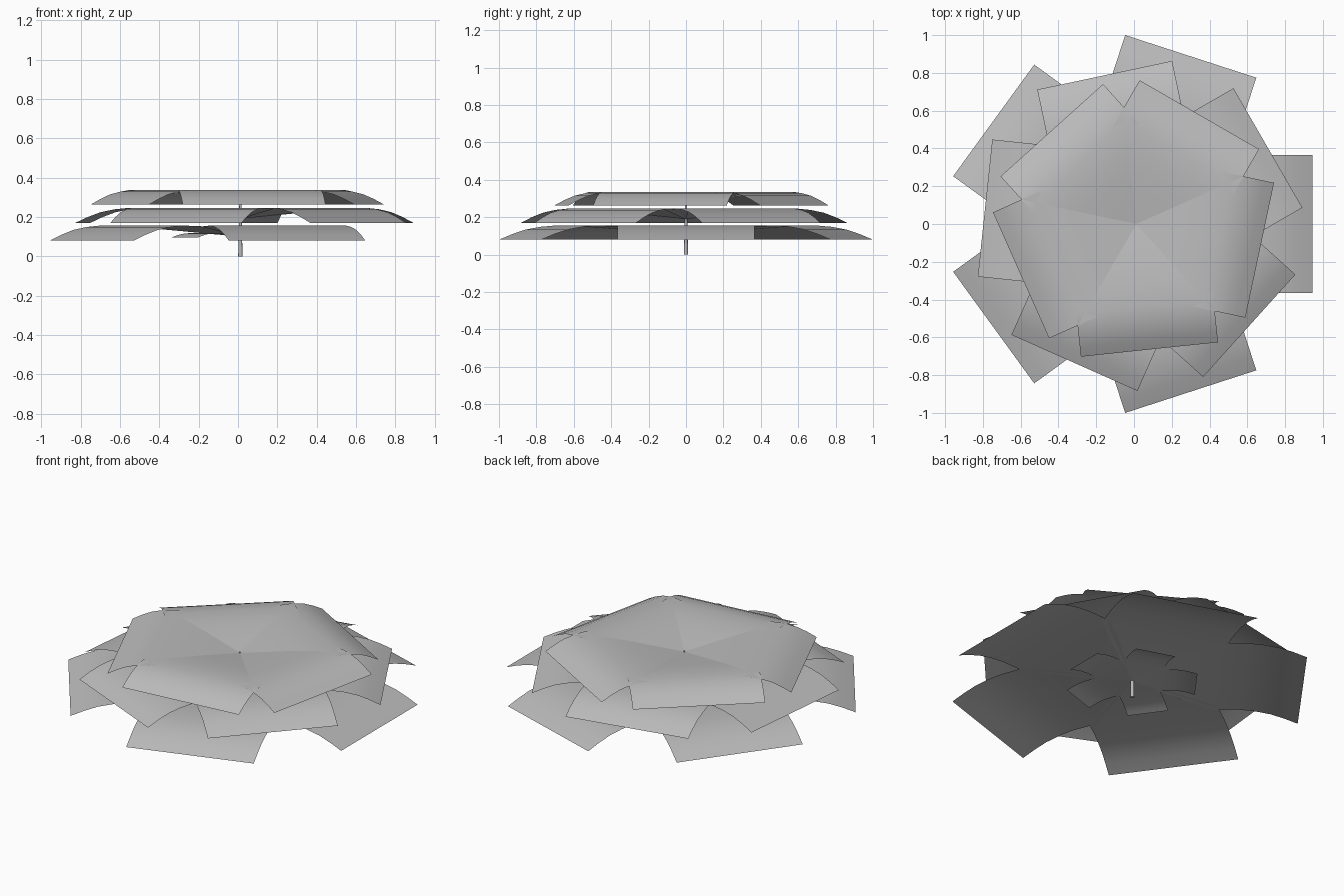
import bpy, bmesh, math
from mathutils import Matrix, Vector

old = bpy.data.objects.get("Cube")
if old:
    bpy.data.objects.remove(old, do_unlink=True)

CENTRE = Vector((0.012, 0, 0))


def material(name, value):
    mat = bpy.data.materials.new(name)
    mat.use_nodes = True
    colour = (value, value, value, 1)
    mat.diffuse_color = colour
    mat.node_tree.nodes["Principled BSDF"].inputs["Base Color"].default_value = colour
    return mat


grey = material("soft grey", 0.5)

# Petal profile: fraction of length, height below the rim, fraction of width
PROFILE = [(0, -0.055, 0.02), (0.17, -0.037, 0.36), (0.34, -0.018, 0.71),
           (0.5, -0.005, 1), (0.66, 0, 1), (0.75, -0.007, 1),
           (0.84, -0.022, 1), (0.92, -0.046, 1), (1, -0.076, 1)]


def finish(name, bm):
    mesh = bpy.data.meshes.new(name)
    bm.to_mesh(mesh)
    bm.free()
    mesh.materials.append(grey)
    obj = bpy.data.objects.new(name, mesh)
    bpy.context.collection.objects.link(obj)
    obj.location = CENTRE
    for poly in mesh.polygons:
        poly.use_smooth = True
    return obj


def petal(name, length, half_width, rim, angle, bend=1):
    """Thin sheet that rises from the stem and folds down at its tip."""
    bm = bmesh.new()
    rows = []
    for along, drop, wide in PROFILE:
        rows.append([bm.verts.new((along * length, s * wide * half_width, rim + drop * bend))
                     for s in (-1, 0, 1)])
    for a, b in zip(rows, rows[1:]):
        for i in range(2):
            bm.faces.new((a[i], b[i], b[i + 1], a[i + 1]))
    bm.transform(Matrix.Rotation(math.radians(angle), 4, "Z"))
    return finish(name, bm)


# Three tiers of five petals, and the small sepals beneath
TIERS = [("lower_petal", 0.933, 0.365, 0.156, 0, 1),
         ("middle_petal", 0.805, 0.365, 0.246, 30, 1),
         ("upper_petal", 0.668, 0.365, 0.336, 60, 0.95),
         ("sepal", 0.35, 0.115, 0.118, 0, 0.3)]
for name, length, half_width, rim, start, bend in TIERS:
    for k in range(5):
        petal(f"{name}_{k + 1}", length, half_width, rim, start + 72 * k, bend)

# Tapered stem through all tiers
bm = bmesh.new()
bmesh.ops.create_cone(bm, cap_ends=True, segments=12, radius1=0.011, radius2=0.005, depth=0.29,
                      matrix=Matrix.Translation((0, 0, 0.145)))
stem = finish("stem", bm)
bpy.context.view_layer.objects.active = stem
stem.select_set(True)
bpy.ops.object.shade_smooth_by_angle()
